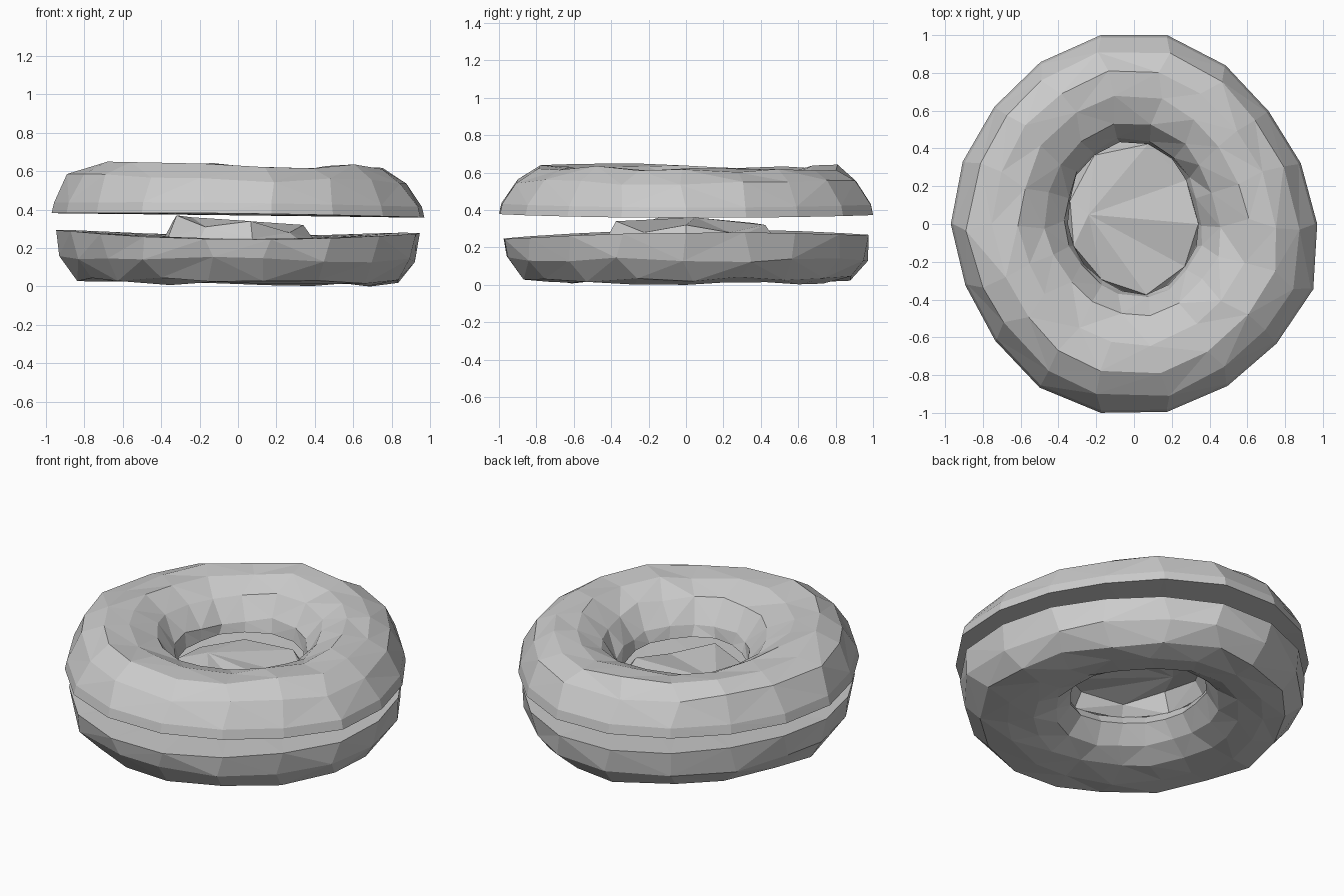
import bpy, bmesh, math, random

if "Cube" in bpy.data.objects:
    bpy.data.objects.remove(bpy.data.objects["Cube"])

random.seed(4)
N = 18
# Outline and hole radius every 20 degrees
OUTER = [.97, .94, .93, .97, 1.015, 1.015, .99, .965, .965, .97, .95, .96, 1.0, 1.015, 1.01, .99, .985, 1.01]
HOLE = [.34, .33, .36, .40, .43, .44, .42, .40, .36, .35, .34, .34, .34, .36, .38, .37, .35, .35]


def finish(bm, name):
    bmesh.ops.triangulate(bm, faces=bm.faces[:])
    bmesh.ops.recalc_face_normals(bm, faces=bm.faces[:])
    mesh = bpy.data.meshes.new(name)
    bm.to_mesh(mesh)
    bm.free()
    obj = bpy.data.objects.new(name, mesh)
    bpy.context.collection.objects.link(obj)
    return obj


def bagel_half(name, profile, scale, jitter, tilt, rim_wave):
    """Sweep a (hole-to-rim fraction, height) section round the uneven outline."""
    bm = bmesh.new()
    rings = []
    for i in range(N):
        ring = []
        for f, z in profile:
            body = .01 < f < .97 and not .24 < z < .26
            shift = random.uniform(-3, 3) if body else 0
            a = math.radians(i * 20 + shift)
            r = HOLE[i] + f * (OUTER[i] * scale - HOLE[i])
            if body:
                z += random.uniform(-jitter, jitter)
                r += random.uniform(-jitter, jitter) * .5
            if f > .97:   # cut edge closes up at the sides and back
                z += rim_wave * (math.cos(a) ** 2 + .5 * max(0, math.sin(a)))
            x, y = r * math.cos(a), r * math.sin(a)
            ring.append(bm.verts.new((x, y, max(0, z + tilt * x))))
        rings.append(ring)
    M = len(profile)
    for i in range(N):
        a, b = rings[i], rings[(i + 1) % N]
        for j in range(M):
            k = (j + 1) % M
            bm.faces.new((a[j], b[j], b[k], a[k]))
    return finish(bm, name)


# Upper half: domed crust, flat cut underside
bagel_half("bagel_top", [(0, .37), (.03, .44), (.19, .555), (.42, .62), (.66, .625),
                         (.86, .56), (.98, .435), (1, .38)], 1.0, .018, -.012, -.01)

# Lower half: rounded base, flat cut top
bagel_half("bagel_bottom", [(.06, .25), (0, .19), (.13, .09), (.32, .03), (.57, .015),
                            (.80, .035), (.955, .14), (.985, .245)], .985, .015, -.008, .04)

# Faceted spread closing the hole between the halves
bm = bmesh.new()
heights = [.32, .28, .32, .33, .34, .37, .31, .34, .28]
foot, lip = [], []
for i, h in enumerate(heights):
    a = math.radians(i * 40)
    c, s = math.cos(a), math.sin(a)
    r = HOLE[i * 2] + .05
    foot.append(bm.verts.new((r * c, r * s, .25)))
    lip.append(bm.verts.new(((r - .05) * c, (r - .05) * s, h)))
peak = bm.verts.new((-.24, .05, .36))
for i in range(9):
    k = (i + 1) % 9
    bm.faces.new((foot[i], foot[k], lip[k], lip[i]))
    bm.faces.new((lip[i], lip[k], peak))
finish(bm, "spread")
